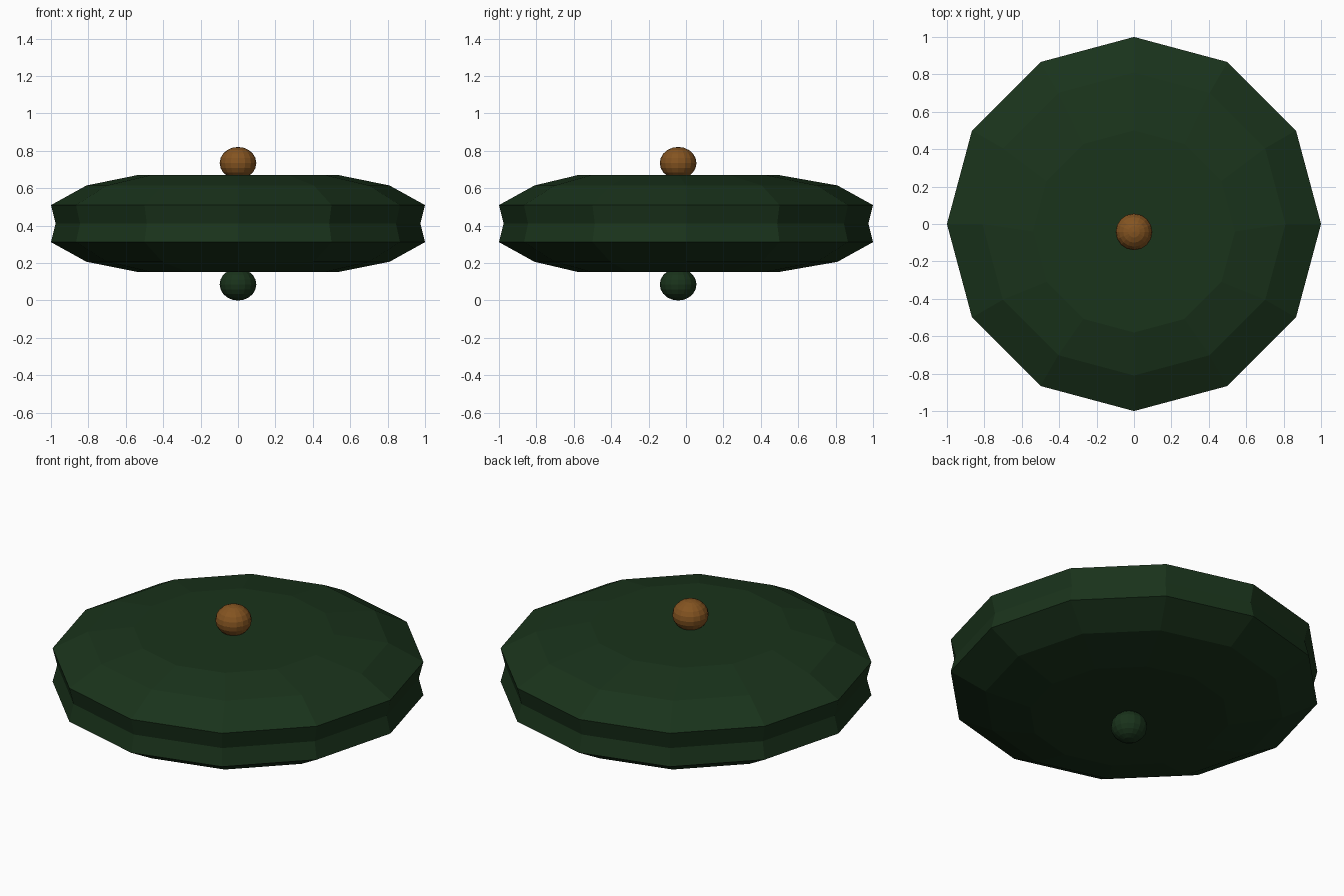
import bpy, bmesh
from math import cos, sin, pi

if "Cube" in bpy.data.objects:
    bpy.data.objects.remove(bpy.data.objects["Cube"])


def material(name, rgb):
    m = bpy.data.materials.new(name)
    m.diffuse_color = (*rgb, 1)
    m.use_nodes = True
    m.node_tree.nodes["Principled BSDF"].inputs["Base Color"].default_value = m.diffuse_color
    return m


green = material("dark_green", (0.010, 0.033, 0.011))
amber = material("amber", (0.23, 0.088, 0.015))


def finish(bm, name, mat):
    bmesh.ops.recalc_face_normals(bm, faces=bm.faces)
    mesh = bpy.data.meshes.new(name)
    bm.to_mesh(mesh)
    bm.free()
    mesh.materials.append(mat)
    bpy.context.collection.objects.link(bpy.data.objects.new(name, mesh))


# Twelve-sided disc: radius, height, y offset of each ring
profile = [(0.54, 0.153, -0.04), (0.81, 0.207, 0), (1.0, 0.312, 0),
           (0.975, 0.411, 0),
           (1.0, 0.51, 0), (0.81, 0.615, 0), (0.54, 0.67, -0.04)]
N = 12
bm = bmesh.new()
rings = [[bm.verts.new((r * cos(2 * pi * i / N), r * sin(2 * pi * i / N) + dy, z))
          for i in range(N)] for r, z, dy in profile]
for a, b in zip(rings, rings[1:]):
    for i in range(N):
        j = (i + 1) % N
        bm.faces.new((a[i], a[j], b[j], b[i]))
bm.faces.new(rings[0])
bm.faces.new(rings[-1])
finish(bm, "disc_body", green)


# Small flattened balls above and below
def knob(name, z, mat):
    bm = bmesh.new()
    bmesh.ops.create_uvsphere(bm, u_segments=16, v_segments=10, radius=1)
    bmesh.ops.scale(bm, vec=(0.098, 0.098, 0.086), verts=bm.verts)
    bmesh.ops.translate(bm, vec=(0, -0.042, z), verts=bm.verts)
    finish(bm, name, mat)


knob("top_light", 0.735, amber)
knob("bottom_light", 0.086, green)
